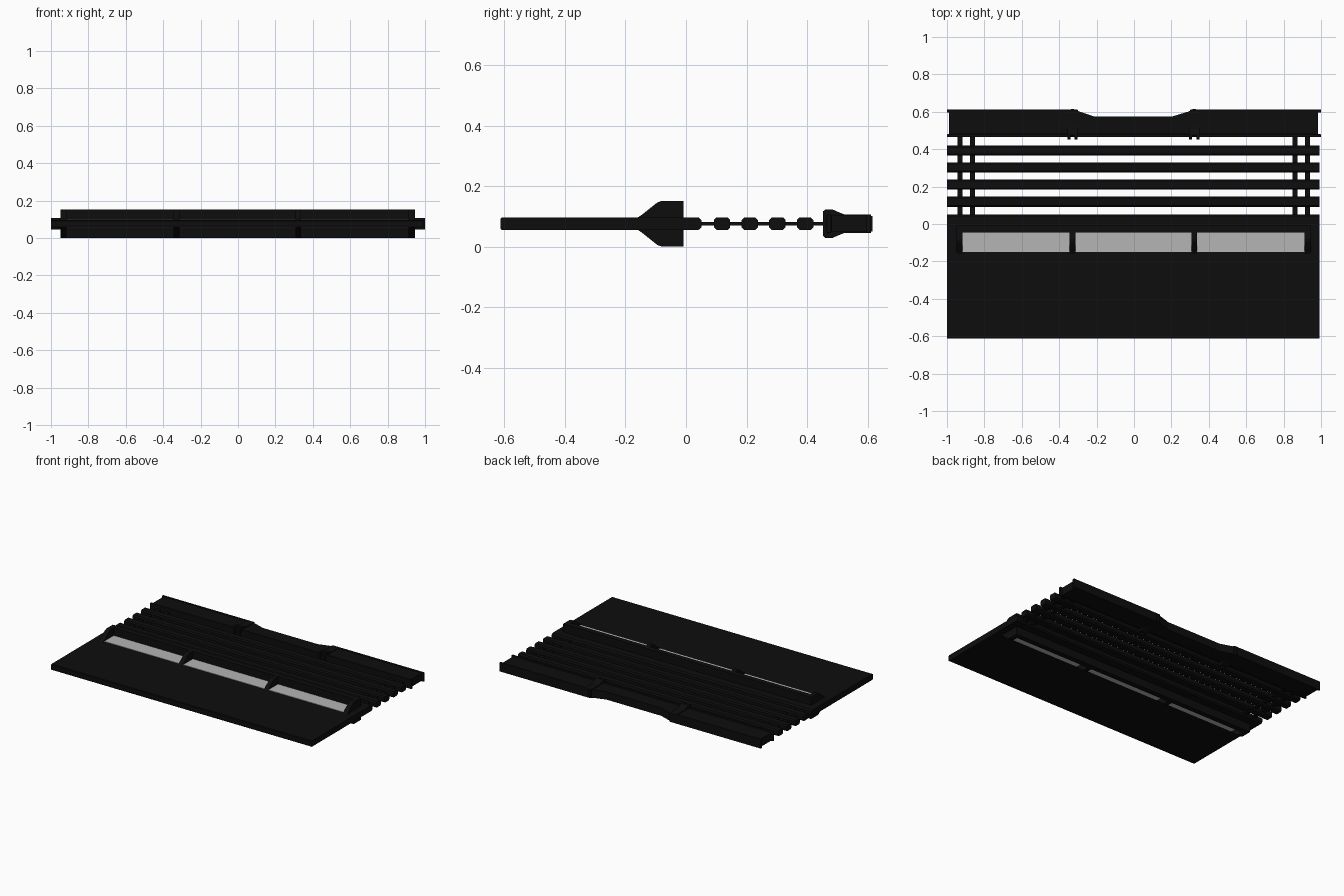
import bpy, bmesh

if "Cube" in bpy.data.objects:
    bpy.data.objects.remove(bpy.data.objects["Cube"])

ZC = 0.076   # mid plane; every part is symmetric about it
XC = -0.004  # slats sit a hair left of centre


def material(name, rgb):
    m = bpy.data.materials.new(name)
    m.diffuse_color = (*rgb, 1)
    m.use_nodes = True
    m.node_tree.nodes["Principled BSDF"].inputs["Base Color"].default_value = m.diffuse_color
    return m


BLACK = material("black plastic", (0.004, 0.004, 0.004))
GREY = material("light grey panel", (0.46, 0.46, 0.46))


def prism(name, pts, axis, lo, hi, mat=BLACK, bevel=0.0):
    """Extrude a closed outline along x (outline in y,z) or along z (outline in x,y)."""
    bm = bmesh.new()
    place = (lambda a, b, t: (t, a, b)) if axis == "x" else (lambda a, b, t: (a, b, t))
    rings = [[bm.verts.new(place(a, b, t)) for a, b in pts] for t in (lo, hi)]
    bm.faces.new(rings[0])
    bm.faces.new(rings[1])
    n = len(pts)
    for i in range(n):
        j = (i + 1) % n
        bm.faces.new((rings[0][i], rings[0][j], rings[1][j], rings[1][i]))
    bmesh.ops.recalc_face_normals(bm, faces=bm.faces)
    me = bpy.data.meshes.new(name)
    bm.to_mesh(me)
    bm.free()
    ob = bpy.data.objects.new(name, me)
    bpy.context.collection.objects.link(ob)
    me.materials.append(mat)
    if bevel:
        mod = ob.modifiers.new("soft edges", "BEVEL")
        mod.width, mod.segments = bevel, 2
    return ob


def box(name, x0, x1, y0, y1, half, mat=BLACK, bevel=0.0):
    pts = [(x0, y0), (x1, y0), (x1, y1), (x0, y1)]
    return prism(name, pts, "z", ZC - half, ZC + half, mat, bevel)


def mirrored_profile(upper):
    """Full y,z outline from the upper half given as (y, height above mid plane)."""
    return [(y, ZC + h) for y, h in upper] + [(y, ZC - h) for y, h in reversed(upper)]


# Main board with chamfered rear edge
prism("main_board", mirrored_profile([(-0.613, 0.016), (-0.609, 0.020), (0.042, 0.020),
                                      (0.052, 0.011)]), "x", XC - 0.995, XC + 0.995)

# Upright wall and the sloped gussets in front of it, above and below the board
box("back_wall", -0.95, 0.945, -0.045, -0.009, 0.0755)
gusset = mirrored_profile([(-0.16, 0.02), (-0.145, 0.03), (-0.095, 0.07),
                           (-0.08, 0.0755), (-0.02, 0.0755)])
for i, (a, b) in enumerate([(-0.95, -0.918), (-0.345, -0.314), (0.308, 0.337), (0.912, 0.945)]):
    prism(f"gusset_{i + 1}", gusset, "x", a, b)

# Grey panels between the gussets, on both faces of the board
for i, (a, b) in enumerate([(-0.918, -0.345), (-0.314, 0.308), (0.337, 0.912)]):
    for side, z in (("top", ZC + 0.020), ("bottom", ZC - 0.023)):
        prism(f"panel_{side}_{i + 1}", [(a, -0.15), (b, -0.15), (b, -0.045), (a, -0.045)],
              "z", z, z + 0.003, GREY)

# Cross slats with chamfered long edges
for i in range(4):
    y = 0.119 + 0.0915 * i
    prism(f"slat_{i + 1}", mirrored_profile([(y - 0.027, 0.012), (y - 0.019, 0.020),
                                             (y + 0.019, 0.020), (y + 0.027, 0.012)]),
          "x", XC - 0.995, XC + 0.995)

# Thin rods tying the slats together
for i, x in enumerate((-0.93, -0.863, 0.861, 0.928)):
    box(f"rod_{i + 1}", x - 0.014, x + 0.014, 0.03, 0.49, 0.006)

# Rear bar with a shallow notch in the middle
notched = [(-0.988, 0.468), (0.984, 0.468), (0.984, 0.604), (0.30, 0.604),
           (0.205, 0.575), (-0.213, 0.575), (-0.30, 0.604), (-0.988, 0.604)]
prism("rear_bar", notched, "z", ZC - 0.027, ZC + 0.027)
box("front_lip", -1.0, 1.0, 0.464, 0.480, 0.031, bevel=0.004)
for name, a, b in (("rear_lip_left", -1.0, -0.30), ("rear_lip_right", 0.30, 1.0)):
    box(name, a, b, 0.596, 0.612, 0.031, bevel=0.004)

# Thick hinge brackets with small tabs
bracket = mirrored_profile([(0.452, 0.040), (0.460, 0.047), (0.484, 0.047), (0.500, 0.040),
                            (0.522, 0.031), (0.604, 0.031)])
for side, x in (("left", -0.329), ("right", 0.322)):
    for i, dx in enumerate((-0.019, 0.019)):
        prism(f"bracket_cheek_{side}_{i + 1}", bracket, "x", x + dx - 0.008, x + dx + 0.008)
    inner = [(y + (0.016 if y < 0.48 else 0), z) for y, z in bracket]
    prism(f"bracket_core_{side}", inner, "x", x - 0.02, x + 0.02)
    box(f"bracket_tab_{side}", x - 0.009, x + 0.009, 0.59, 0.616, 0.026)
